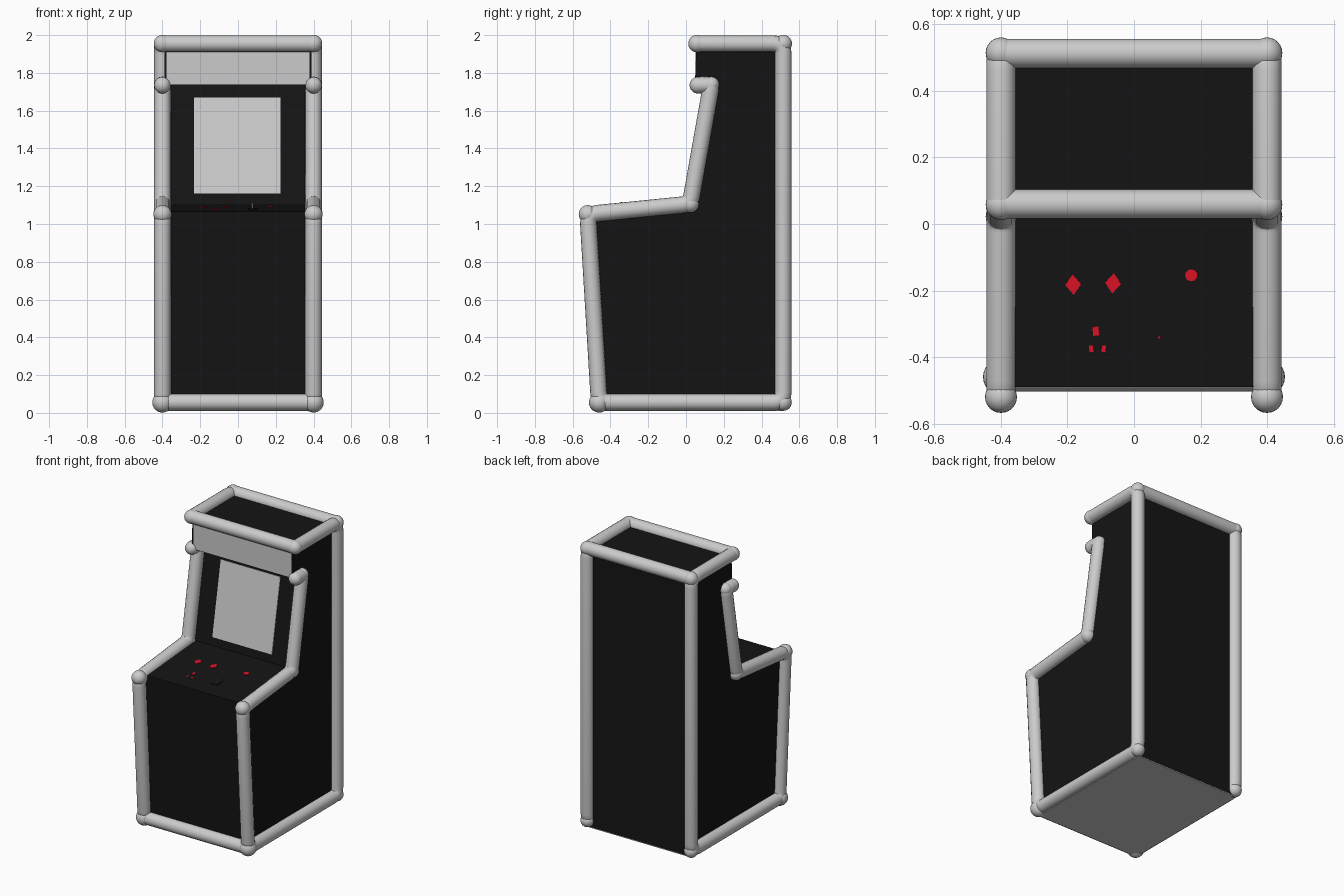
import bpy, bmesh, math
from mathutils import Vector, Matrix

if "Cube" in bpy.data.objects:
    bpy.data.objects.remove(bpy.data.objects["Cube"])


def material(name, rgb):
    m = bpy.data.materials.new(name)
    m.diffuse_color = (*rgb, 1)
    m.use_nodes = True
    m.node_tree.nodes["Principled BSDF"].inputs["Base Color"].default_value = m.diffuse_color
    return m


BLACK = material("black", (0.007, 0.007, 0.007))
RED = material("red", (0.75, 0.006, 0.02))
R = 0.044      # trim tube radius
TX = 0.4       # trim tube offset from the middle


def from_bmesh(name, bm, mat=None):
    bmesh.ops.recalc_face_normals(bm, faces=bm.faces)
    me = bpy.data.meshes.new(name)
    bm.to_mesh(me)
    bm.free()
    ob = bpy.data.objects.new(name, me)
    bpy.context.collection.objects.link(ob)
    if mat:
        me.materials.append(mat)
    return ob


def prism(name, profile, x0, x1, mat=None):
    """Extrude a (y, z) profile from x0 to x1."""
    bm = bmesh.new()
    face = bm.faces.new([bm.verts.new((x0, y, z)) for y, z in profile])
    ext = bmesh.ops.extrude_face_region(bm, geom=[face])["geom"]
    bmesh.ops.translate(bm, vec=(x1 - x0, 0, 0),
                        verts=[v for v in ext if isinstance(v, bmesh.types.BMVert)])
    return from_bmesh(name, bm, mat)


def box(name, loc, size, mat=None, rot=(0, 0, 0)):
    bm = bmesh.new()
    bmesh.ops.create_cube(bm, size=1, matrix=Matrix.Diagonal((*size, 1)))
    ob = from_bmesh(name, bm, mat)
    ob.location, ob.rotation_euler = loc, rot
    return ob


def disc(name, loc, r, h, sides, mat=None, rot=(0, 0, 0), stretch=1.0):
    bm = bmesh.new()
    bmesh.ops.create_cone(bm, cap_ends=True, segments=sides, radius1=r, radius2=r, depth=h)
    # start with a corner on the y axis, then stretch along y
    bmesh.ops.rotate(bm, verts=bm.verts, matrix=Matrix.Rotation(math.pi / 2, 3, 'Z'))
    bmesh.ops.scale(bm, verts=bm.verts, vec=(1, stretch, 1))
    ob = from_bmesh(name, bm, mat)
    ob.location, ob.rotation_euler = loc, rot
    return ob


def fillet(pts, r=0.055, steps=5):
    """Round the inner corners of a path."""
    out = [pts[0]]
    for a, b, c in zip(pts, pts[1:], pts[2:]):
        u, v = (a - b).normalized(), (c - b).normalized()
        d = min(r / math.tan(u.angle(v) / 2), 0.45 * min((a - b).length, (c - b).length))
        p, q = b + u * d, b + v * d
        for i in range(steps + 1):
            t = i / steps
            out.append(p * (1 - t) ** 2 + b * 2 * t * (1 - t) + q * t * t)
    return out + [pts[-1]]


def tube(name, pts, knobs=()):
    """Round tube along a path, with ball joints at its points."""
    pts = [Vector(p) for p in pts]
    cu = bpy.data.curves.new(name, 'CURVE')
    cu.dimensions = '3D'
    cu.bevel_depth, cu.bevel_resolution = R, 6
    path = fillet(pts)
    sp = cu.splines.new('POLY')
    sp.points.add(len(path) - 1)
    for p, co in zip(sp.points, path):
        p.co = (*co, 1)
    tmp = bpy.data.objects.new(name + "_path", cu)
    bpy.context.collection.objects.link(tmp)
    bpy.context.view_layer.update()
    me = tmp.evaluated_get(bpy.context.evaluated_depsgraph_get()).to_mesh()
    bm = bmesh.new()
    bm.from_mesh(me)
    bpy.data.objects.remove(tmp)
    bmesh.ops.remove_doubles(bm, verts=bm.verts, dist=1e-5)
    for p, r in zip(pts, knobs or [R] * len(pts)):
        bmesh.ops.create_uvsphere(bm, u_segments=24, v_segments=14, radius=r,
                                  matrix=Matrix.Translation(p))
    for f in bm.faces:
        f.smooth = True
    return from_bmesh(name, bm)


# Cabinet core: recessed front, control deck, screen panel, overhang
core = [(-0.45, 0.014), (0.515, 0.014), (0.515, 1.955), (0.06, 1.955),
        (0.053, 1.735), (0.16, 1.735), (0.045, 1.107), (-0.49, 1.066)]
prism("cabinet_core", core, -0.38, 0.38, BLACK)

# Side panels following the trim line
side = [(-0.46, 0.014), (0.515, 0.014), (0.515, 1.955), (0.055, 1.955),
        (0.047, 1.735), (0.135, 1.735), (0.022, 1.107), (-0.515, 1.06)]
for s, label in ((-1, "left"), (1, "right")):
    prism(label + "_side_panel", side, s * 0.379, s * 0.39, BLACK)

# Bottom plate
box("bottom_plate", (0, 0.03, 0.0125), (0.79, 0.975, 0.005))

# Tube trim around each side, from the hook under the sign round to the top
trim = [(0.063, 1.735), (0.134, 1.738), (0.022, 1.106), (-0.52, 1.052),
        (-0.46, 0.056), (0.515, 0.056), (0.515, 1.955), (0.058, 1.955)]
knobs = [R, 0.042, 0.046, 0.048, 0.054, 0.045, 0.046, 0.046]
for s, label in ((-1, "left"), (1, "right")):
    tube(label + "_trim", [(s * TX, y, z) for y, z in trim], knobs)

# Cross tubes
for name, y, z in (("top_front_trim", 0.06, 1.955), ("top_back_trim", 0.513, 1.955),
                   ("bottom_front_trim", -0.46, 0.056)):
    tube(name, [(-TX, y, z), (TX, y, z)])

# Lit sign and screen
box("sign_panel", (0, 0.053, 1.825), (0.755, 0.008, 0.172))
lean = math.atan2(0.115, 0.628)
box("screen", (-0.004, 0.101, 1.415), (0.46, 0.008, 0.516), rot=(-lean, 0, 0))

# Controls lying on the sloped deck
slope = math.atan2(0.041, 0.535)


def deck(x, y, up=0.0):
    return (x, y, 1.066 + (y + 0.49) * math.tan(slope) + up)


flat = (slope, 0, 0)
for i, (x, y, turn) in enumerate(((-0.183, -0.182, 0.05), (-0.063, -0.178, -0.08))):
    disc(f"diamond_button_{i + 1}", deck(x, y), 0.024, 0.008, 4, RED, (slope, 0, turn), 1.3)
disc("round_button", deck(0.172, -0.154), 0.018, 0.008, 24, RED, flat)
box("middle_button", deck(-0.115, -0.322), (0.018, 0.027, 0.008), RED, (slope, 0, 0.06))
box("small_button_left", deck(-0.129, -0.375), (0.012, 0.02, 0.008), RED, (slope, 0, 0.1))
box("small_button_right", deck(-0.091, -0.375), (0.012, 0.02, 0.008), RED, (slope, 0, -0.1))

# Joystick
box("joystick_base", deck(0.076, -0.341), (0.052, 0.066, 0.008), BLACK, flat)
disc("joystick_stick", deck(0.076, -0.341, 0.017), 0.0035, 0.034, 10)
disc("joystick_tip", deck(0.076, -0.341, 0.036), 0.0045, 0.006, 10, RED)
